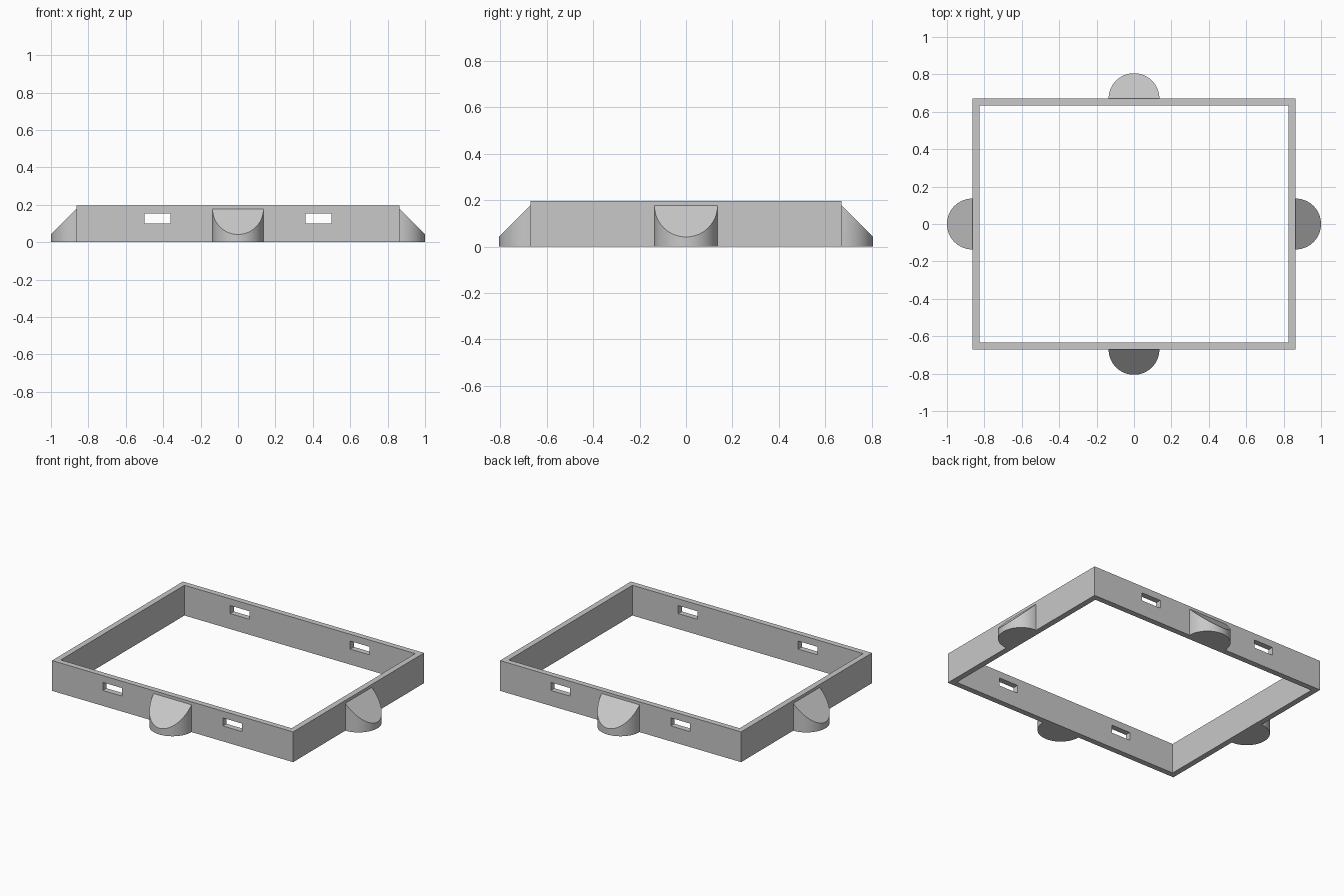
import bpy
import bmesh
from math import pi, sin, cos, radians
from mathutils import Matrix

if "Cube" in bpy.data.objects:
    bpy.data.objects.remove(bpy.data.objects["Cube"], do_unlink=True)

HALF_X, HALF_Y, HEIGHT, WALL = 0.864, 0.67, 0.196, 0.037
RADIUS, SLOPE_TOP, STEPS = 0.136, 0.177, 32

grey = bpy.data.materials.new("plain_grey")
grey.use_nodes = True
grey.diffuse_color = (0.58, 0.58, 0.58, 1)
grey.node_tree.nodes["Principled BSDF"].inputs["Base Color"].default_value = grey.diffuse_color


def finish(name, bm):
    bmesh.ops.recalc_face_normals(bm, faces=bm.faces)
    mesh = bpy.data.meshes.new(name)
    bm.to_mesh(mesh)
    bm.free()
    mesh.materials.append(grey)
    obj = bpy.data.objects.new(name, mesh)
    bpy.context.collection.objects.link(obj)
    return obj


def box(name, center, size):
    bm = bmesh.new()
    bmesh.ops.create_cube(bm, size=1, matrix=Matrix.Translation(center) @ Matrix.Diagonal((*size, 1)))
    return finish(name, bm)


def cut(target, cutter):
    mod = target.modifiers.new("cut", "BOOLEAN")
    mod.operation, mod.solver, mod.object = "DIFFERENCE", "EXACT", cutter
    bpy.context.view_layer.objects.active = target
    bpy.ops.object.modifier_apply(modifier=mod.name)
    bpy.data.objects.remove(cutter, do_unlink=True)


# Open rectangular frame, with two slots through the front and back walls
frame = box("frame", (0, 0, HEIGHT / 2), (2 * HALF_X, 2 * HALF_Y, HEIGHT))
cut(frame, box("opening_cutter", (0, 0, HEIGHT / 2),
               (2 * (HALF_X - WALL), 2 * (HALF_Y - WALL), 1)))
for x in (-0.43, 0.43):
    for y in (-HALF_Y, HALF_Y):
        cut(frame, box("slot_cutter", (x, y, 0.126), (0.138, 0.2, 0.052)))


# Half-round lug with a top sloping down and outward
def lug(name, offset, angle):
    bm = bmesh.new()
    arc = [(RADIUS * sin(pi * i / STEPS), RADIUS * cos(pi * i / STEPS)) for i in range(STEPS + 1)]
    low = [bm.verts.new((u, v, 0)) for u, v in arc]
    high = [bm.verts.new((u, v, SLOPE_TOP - u)) for u, v in arc]
    bm.faces.new(low)
    bm.faces.new(high)
    for i in range(STEPS + 1):
        j = (i + 1) % (STEPS + 1)
        bm.faces.new((low[i], low[j], high[j], high[i]))
    bm.transform(Matrix.Rotation(angle, 4, "Z") @ Matrix.Translation((offset, 0, 0)))
    obj = finish(name, bm)
    bpy.ops.object.select_all(action="DESELECT")
    obj.select_set(True)
    bpy.context.view_layer.objects.active = obj
    bpy.ops.object.shade_smooth_by_angle(angle=radians(30))


for i, side in enumerate(("left", "back", "right", "front")):
    lug(side + "_lug", HALF_Y if i % 2 else HALF_X, i * pi / 2)
